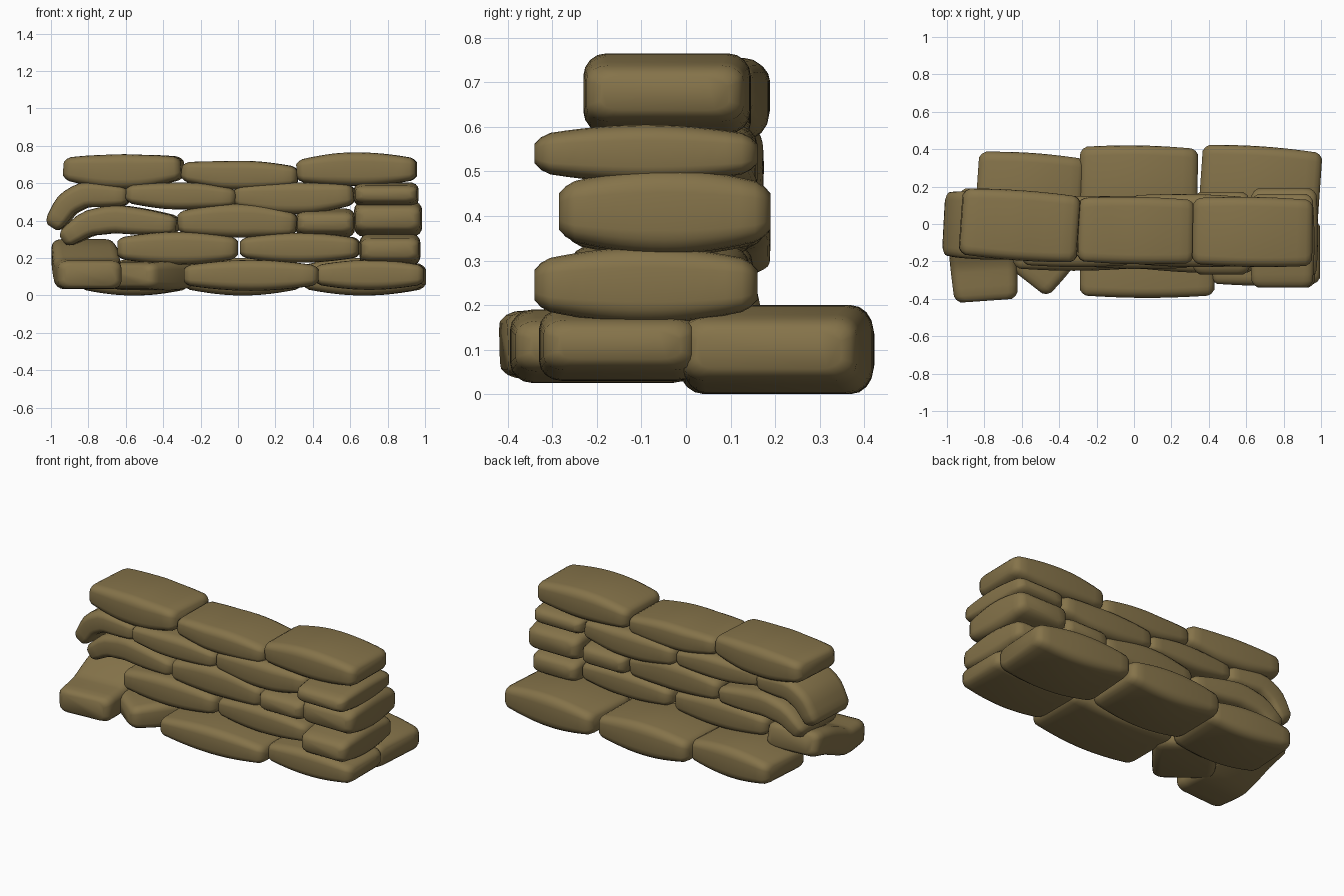
import bpy, bmesh, math
from mathutils import Vector

if "Cube" in bpy.data.objects:
    bpy.data.objects.remove(bpy.data.objects["Cube"])

cloth = bpy.data.materials.new("olive_burlap")
cloth.diffuse_color = (0.235, 0.172, 0.068, 1)
cloth.use_nodes = True
cloth.node_tree.nodes["Principled BSDF"].inputs["Base Color"].default_value = cloth.diffuse_color


def section(hw, ht):
    """Rounded rectangle (across, up), counter-clockwise."""
    rx, rz = min(0.05, hw * 0.5), ht * 0.55
    out = []
    for k, (sx, sz) in enumerate([(1, 1), (-1, 1), (-1, -1), (1, -1)]):
        for i in range(5):
            a = math.pi / 2 * (k + i / 4)
            out.append((sx * (hw - rx) + rx * math.cos(a), sz * (ht - rz) + rz * math.sin(a)))
    return out


def sample(path, d):
    """Point at distance d along a (s, z) polyline."""
    for a, b in zip(path, path[1:]):
        seg = (b - a).length
        if d <= seg:
            return a.lerp(b, d / seg)
        d -= seg
    return path[-1].copy()


def bag(name, path, width, thick, loc, deg=0, end=0.62):
    """Filled sack swept along a (s, z) path, thickest halfway, squared-off ends."""
    path = [Vector(p) for p in path]
    L = sum((b - a).length for a, b in zip(path, path[1:]))
    stops = [0, 0.012, 0.035] + [0.035 + (L - 0.07) * i / 12 for i in range(1, 12)] + [L - 0.035, L - 0.012, L]
    inset = {0: 0.030, 1: 0.010}
    bm = bmesh.new()
    rings = []
    n = len(stops)
    for i, d in enumerate(stops):
        c = (sample(path, max(0, d - 0.02)) + sample(path, d) + sample(path, min(L, d + 0.02))) / 3
        if i in (0, n - 1):
            c = sample(path, d)
        t = (sample(path, min(L, d + 0.05)) - sample(path, max(0, d - 0.05))).normalized()
        puff = math.sin(math.pi * d / L) ** 0.9 if 0 < d < L else 0
        cut = inset.get(min(i, n - 1 - i), 0)
        hw = width / 2 * (0.93 + 0.07 * puff) - cut
        ht = thick / 2 * (end + (1 - end) * puff) - cut * 0.6
        rings.append([bm.verts.new((c.x - t.y * v, -u, c.y + t.x * v)) for u, v in section(hw, ht)])
    for a, b in zip(rings, rings[1:]):
        for j in range(len(a)):
            k = (j + 1) % len(a)
            bm.faces.new((a[j], a[k], b[k], b[j]))
    bm.faces.new(rings[0])
    bm.faces.new(rings[-1])
    bmesh.ops.recalc_face_normals(bm, faces=bm.faces)
    me = bpy.data.meshes.new(name)
    bm.to_mesh(me)
    bm.free()
    me.materials.append(cloth)
    ob = bpy.data.objects.new(name, me)
    bpy.context.collection.objects.link(ob)
    ob.location = (loc[0], loc[1], 0)
    ob.rotation_euler.z = math.radians(deg)
    bpy.ops.object.select_all(action='DESELECT')
    ob.select_set(True)
    bpy.context.view_layer.objects.active = ob
    bpy.ops.object.shade_smooth_by_angle(angle=math.radians(55))


def flat(name, x0, x1, y0, y1, z0, z1, deg=0, dl=0.0, dr=0.0):
    """Level bag filling a box; dl / dr shift the end heights."""
    cx, cy, cz = (x0 + x1) / 2, (y0 + y1) / 2, (z0 + z1) / 2
    if deg == 90:
        h, w = (y1 - y0) / 2, x1 - x0
    else:
        h, w = (x1 - x0) / 2, y1 - y0
    bag(name, [(-h, cz + dl), (-h * 0.3, cz), (h * 0.3, cz), (h, cz + dr)], w, z1 - z0, (cx, cy), deg)


# ground layer, back row
flat("ground_back_left", -0.84, -0.27, -0.01, 0.38, 0.0, 0.19, -4)
flat("ground_back_middle", -0.29, 0.34, 0.02, 0.42, 0.0, 0.2, -1)
flat("ground_back_right", 0.355, 0.995, 0.0, 0.415, 0.0, 0.2, -4)
# ground layer, front row
flat("ground_front_middle", -0.29, 0.43, -0.395, 0.02, 0.025, 0.19)
flat("ground_front_right", 0.41, 0.995, -0.33, 0.03, 0.03, 0.19)
# turned bag and slumped bag at the left end
bag("ground_turned", [(-0.2, 0.105), (0.2, 0.105)], 0.36, 0.155, (-0.475, -0.13), 52, 0.8)
bag("slumped_bag", [(-0.28, 0.11), (-0.08, 0.115), (0.12, 0.20), (0.28, 0.235)],
    0.36, 0.165, (-0.81, -0.13), 94, 0.88)

# second layer
flat("second_left", -0.645, 0.0, -0.25, 0.15, 0.165, 0.34)
flat("second_middle", 0.015, 0.65, -0.26, 0.14, 0.175, 0.335, -2)
flat("second_right", 0.65, 0.975, -0.34, 0.16, 0.16, 0.33, 90, 0.0, 0.0)

# third layer, left end drooping
bag("third_left_drooping", [(-0.31, 0.295), (-0.18, 0.385), (-0.04, 0.41), (0.3, 0.375)],
    0.37, 0.15, (-0.62, -0.005), -4)
flat("third_middle", -0.32, 0.315, -0.24, 0.15, 0.31, 0.49, -1, -0.01, -0.02)
flat("third_small", 0.31, 0.625, -0.27, 0.17, 0.31, 0.465, 90)
flat("third_right", 0.62, 0.985, -0.285, 0.19, 0.315, 0.505, 90)

# fourth layer, left end drooping
bag("fourth_left_drooping", [(-0.2, 0.365), (-0.12, 0.49), (-0.03, 0.54), (0.21, 0.53)],
    0.36, 0.135, (-0.79, -0.01), -3, 0.7)
flat("fourth_middle_left", -0.6, -0.01, -0.23, 0.15, 0.46, 0.605, 0, 0.01, -0.01)
flat("fourth_middle_right", -0.02, 0.62, -0.23, 0.16, 0.435, 0.605, -1, 0.01, 0.02)
flat("fourth_right", 0.62, 0.965, -0.34, 0.16, 0.475, 0.605, 90, 0.0, 0.0)

# top layer
flat("top_left", -0.925, -0.295, -0.195, 0.18, 0.57, 0.755, -4, 0.015, 0.02)
flat("top_middle", -0.3, 0.32, -0.215, 0.145, 0.565, 0.72, -1, 0.02, -0.005)
flat("top_right", 0.315, 0.955, -0.23, 0.145, 0.585, 0.765, -1, -0.01, 0.0)
